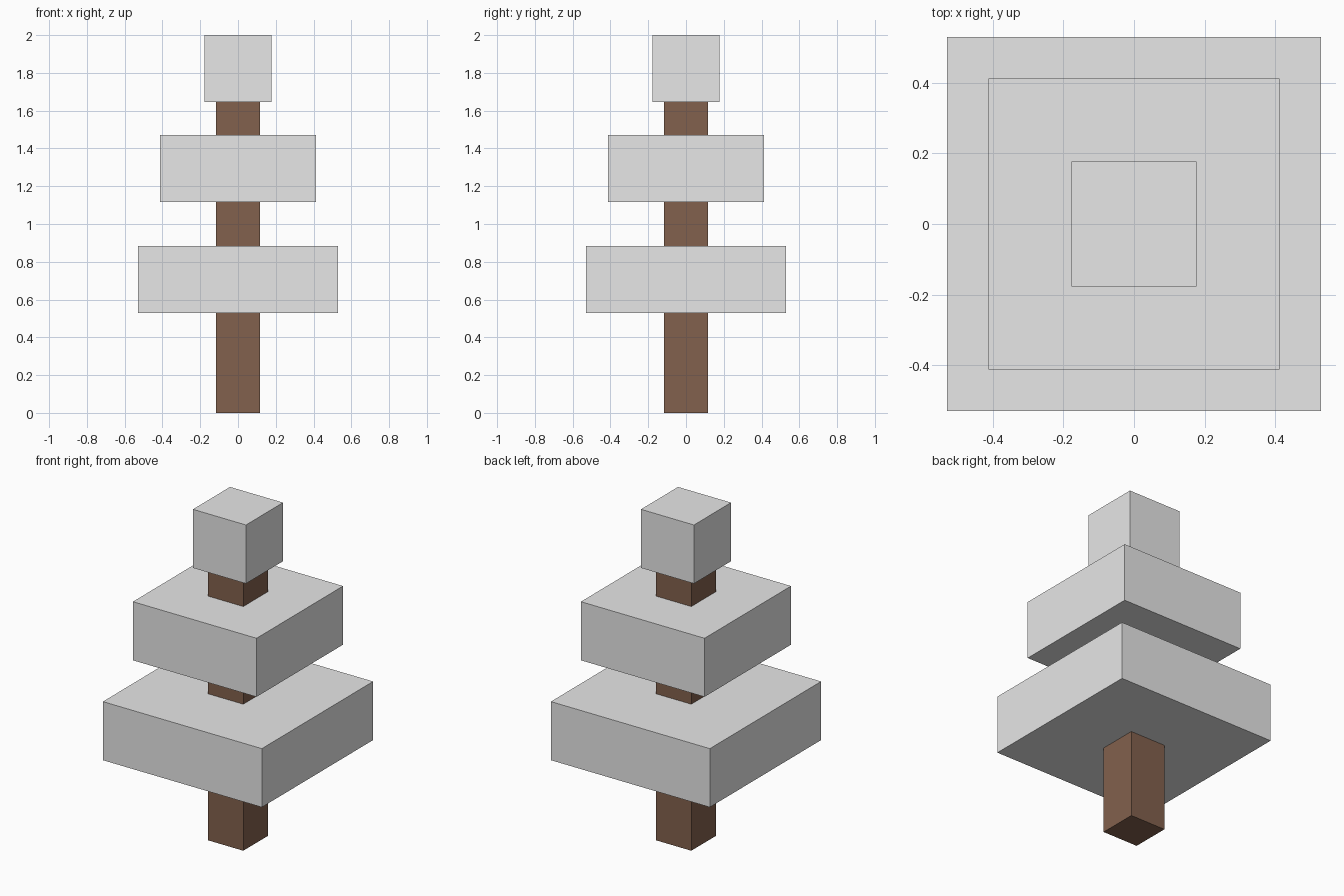
import bpy

if "Cube" in bpy.data.objects:
    bpy.data.objects.remove(bpy.data.objects["Cube"])

U = 2 / 17  # the model sits on a regular block grid


def material(name, rgb):
    m = bpy.data.materials.new(name)
    m.diffuse_color = (*rgb, 1)
    m.use_nodes = True
    m.node_tree.nodes["Principled BSDF"].inputs["Base Color"].default_value = m.diffuse_color
    return m


def block(name, half, z0, z1, mat):
    bpy.ops.mesh.primitive_cube_add(size=2, location=(0, 0, (z0 + z1) / 2))
    o = bpy.context.object
    o.name = name
    o.scale = (half, half, (z1 - z0) / 2)
    bpy.ops.object.transform_apply(location=False, rotation=False, scale=True)
    o.data.materials.append(mat)


bark = material("brown bark", (0.225, 0.120, 0.075))
foliage = material("light grey foliage", (0.80, 0.80, 0.80))

# Trunk through all tiers, just reaching into the top block
block("trunk", U, 0, 14.1 * U, bark)

# Foliage tiers: half width and base height in grid units, all 3 tall
for name, half, base in [("lower_foliage", 4.5, 4.5),
                         ("middle_foliage", 3.5, 9.5),
                         ("top_foliage", 1.5, 14)]:
    block(name, half * U, base * U, (base + 3) * U, foliage)
